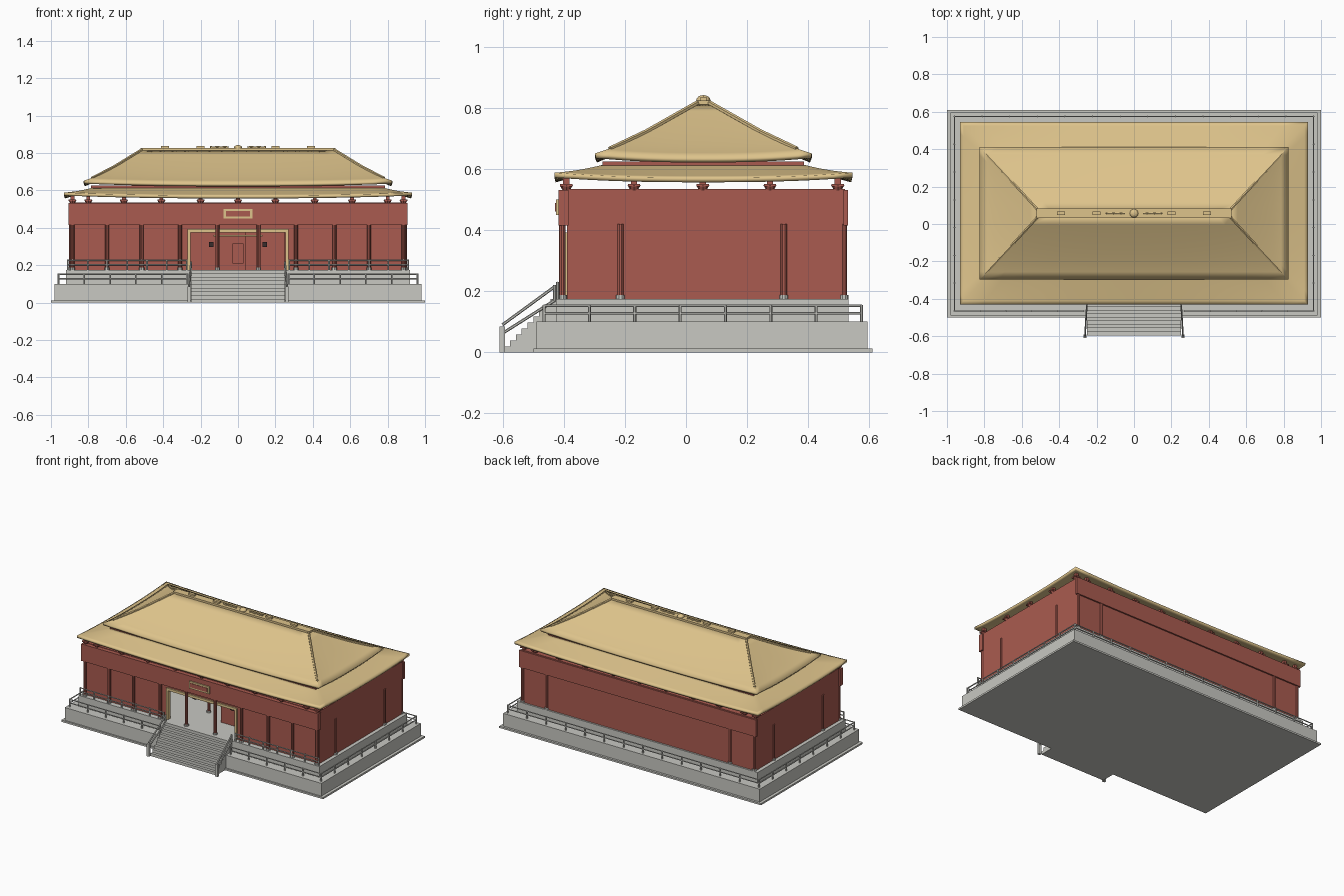
import bpy, bmesh, math
from mathutils import Vector

cube = bpy.data.objects.get("Cube")
if cube:
    bpy.data.objects.remove(cube, do_unlink=True)

CY = 0.057  # centre line of the hall


def material(name, color):
    m = bpy.data.materials.new(name)
    m.use_nodes = True
    m.diffuse_color = (*color, 1)
    bsdf = next(n for n in m.node_tree.nodes if n.type == 'BSDF_PRINCIPLED')
    bsdf.inputs["Base Color"].default_value = (*color, 1)
    return m


STONE = material("pale stone", (0.58, 0.58, 0.54))
RED = material("red wall", (0.40, 0.105, 0.08))
GOLD = material("gold tile", (0.73, 0.55, 0.26))
DARK = material("dark lantern", (0.04, 0.025, 0.025))


def finish(name, bm, mat):
    bmesh.ops.recalc_face_normals(bm, faces=bm.faces)
    me = bpy.data.meshes.new(name)
    bm.to_mesh(me)
    bm.free()
    me.materials.append(mat)
    ob = bpy.data.objects.new(name, me)
    bpy.context.collection.objects.link(ob)
    return ob


def add_box(bm, x0, x1, y0, y1, z0, z1):
    vs = bmesh.ops.create_cube(bm, size=1)["verts"]
    for v in vs:
        v.co = Vector(((x0, x1)[v.co.x > 0], (y0, y1)[v.co.y > 0], (z0, z1)[v.co.z > 0]))


def add_rod(bm, a, b, r, n=6, r2=None):
    a, b = Vector(a), Vector(b)
    d = b - a
    vs = bmesh.ops.create_cone(bm, cap_ends=True, segments=n, radius1=r,
                               radius2=r if r2 is None else r2, depth=d.length)["verts"]
    q = d.to_track_quat('Z', 'Y')
    for v in vs:
        v.co = q @ v.co + (a + b) / 2


def boxes(name, mat, *dims):
    bm = bmesh.new()
    for d in dims:
        add_box(bm, *d)
    return finish(name, bm, mat)


# Stone terraces
boxes("ground_plate", STONE, (-1, 1, -0.5, 0.61, 0, 0.012))
boxes("lower_terrace", STONE, (-0.98, 0.98, -0.49, 0.595, 0.003, 0.1))
boxes("upper_terrace", STONE, (-0.92, 0.92, -0.425, 0.532, 0.1, 0.175))

# Front stairs
STEPS = 9
steps = []
for i in range(STEPS):
    steps.append((-0.25, 0.25, -0.595 + i * 0.019, -0.42, 0, 0.175 * (i + 1) / STEPS))
boxes("front_stairs", STONE, *steps)

# Stair handrails
bm = bmesh.new()
for s in (-1, 1):
    add_box(bm, s * 0.262 - 0.009, s * 0.262 + 0.009, -0.61, -0.592, 0, 0.085)
    for z0, z1 in ((0.09, 0.215), (0.062, 0.17)):
        add_rod(bm, (s * 0.262, -0.601, z0), (s * 0.252, -0.43, z1), 0.005)
    add_rod(bm, (s * 0.252, -0.43, 0.17), (s * 0.252, -0.43, 0.22), 0.006)
finish("stair_handrails", bm, STONE)


# Terrace balustrades
def balustrade(name, runs, z, height):
    bm = bmesh.new()
    for a, b, n in runs:
        a, b = Vector((*a, 0)), Vector((*b, 0))
        for i in range(n + 1):
            p = a.lerp(b, i / n)
            add_rod(bm, p + Vector((0, 0, z)), p + Vector((0, 0, z + height)), 0.005)
        for h in (height * 0.5, height * 0.95):
            up = Vector((0, 0, z + h))
            add_rod(bm, a + up, b + up, 0.004)
    return finish(name, bm, STONE)


lower = [((-0.96, 0.575), (0.96, 0.575), 13)]
upper = []
for s in (-1, 1):
    lower.append(((s * 0.96, -0.465), (s * 0.96, 0.575), 7))
    lower.append(((s * 0.27, -0.465), (s * 0.96, -0.465), 5))
    upper.append(((s * 0.275, -0.42), (s * 0.91, -0.42), 6))
balustrade("lower_balustrade", lower, 0.1, 0.055)
balustrade("upper_balustrade", upper, 0.175, 0.055)

# Hall walls, hollow behind the entrance
boxes("hall_walls", RED,
      (-0.895, -0.875, -0.39, 0.52, 0.175, 0.535), (0.875, 0.895, -0.39, 0.52, 0.175, 0.535),
      (-0.895, 0.895, 0.50, 0.52, 0.175, 0.535), (-0.895, 0.895, -0.39, 0.52, 0.515, 0.535),
      (-0.895, -0.27, -0.39, -0.37, 0.175, 0.535), (0.27, 0.895, -0.39, -0.37, 0.175, 0.535),
      (-0.27, 0.27, -0.39, -0.37, 0.38, 0.535))
boxes("eaves_beams", RED, (-0.905, 0.905, -0.418, -0.385, 0.415, 0.532),
      (-0.905, 0.905, 0.515, 0.53, 0.415, 0.532))

# Columns with stone feet
bm, feet = bmesh.new(), bmesh.new()
spots = []
for s in (-1, 1):
    spots += [(s * x, -0.405) for x in (0.11, 0.31, 0.515, 0.70, 0.885)]
    spots += [(s * x, 0.517) for x in (0.70, 0.885)]
    spots += [(s * 0.11, -0.16), (s * 0.892, -0.215), (s * 0.892, 0.32)]
for x, y in spots:
    add_rod(bm, (x, y, 0.175), (x, y, 0.42), 0.011, 10)
    add_rod(feet, (x, y, 0.174), (x, y, 0.187), 0.015, 10)
finish("columns", bm, RED)
finish("column_feet", feet, STONE)

# Entrance frame, screen and lanterns
boxes("entrance_frame", GOLD, (-0.27, 0.27, -0.4, -0.372, 0.375, 0.392),
      (-0.27, -0.255, -0.4, -0.372, 0.175, 0.38), (0.255, 0.27, -0.4, -0.372, 0.175, 0.38),
      (-0.13, 0.13, -0.36, -0.35, 0.352, 0.36))
boxes("entrance_screen", RED, (0.04, 0.25, -0.24, -0.23, 0.175, 0.42))
boxes("inner_door", RED, (-0.03, 0.03, 0.485, 0.5, 0.21, 0.315))
boxes("lanterns", DARK, *[(s * 0.143 - 0.013, s * 0.143 + 0.013, -0.275, -0.25, 0.298, 0.325)
                          for s in (-1, 1)])

# Name board, left blank
boxes("board_frame", GOLD, (-0.077, 0.077, -0.426, -0.417, 0.45, 0.5))
boxes("board_panel", RED, (-0.065, 0.065, -0.429, -0.42, 0.461, 0.489))

# Brackets carrying the roof
bm = bmesh.new()
blocks = []
for x in (0, 0.2, 0.41, 0.61, 0.8, 0.885):
    for s in ((-1, 1) if x else (1,)):
        blocks += [(s * x, -0.392), (s * x, 0.497)]
for y in (-0.17, 0.055, 0.275):
    blocks += [(-0.885, y), (0.885, y)]
for x, y in blocks:
    add_rod(bm, (x, y, 0.53), (x, y, 0.548), 0.012, 8, 0.022)
    add_box(bm, x - 0.02, x + 0.02, y - 0.02, y + 0.02, 0.543, 0.551)
    add_box(bm, x - 0.01, x + 0.01, y - 0.01, y + 0.01, 0.55, 0.575)
finish("roof_brackets", bm, RED)
boxes("upper_wall_band", RED, (-0.785, 0.785, CY - 0.33, CY + 0.33, 0.57, 0.625))


# Curved hipped roofs with lifted corners
def hip_roof(name, outer, inner, z0, z1, lift, thick, power):
    bm = bmesh.new()
    rings, n = 8, 16
    grid = []
    for r in range(rings + 1):
        t = r / rings
        a = outer[0] + (inner[0] - outer[0]) * t
        b = outer[1] + (inner[1] - outer[1]) * t
        corners = [(-a, -b), (a, -b), (a, b), (-a, b)]
        ring = []
        for k in range(4):
            p, q = Vector(corners[k]), Vector(corners[(k + 1) % 4])
            for i in range(n):
                u = i / n
                c = p.lerp(q, u)
                z = z0 + (z1 - z0) * t ** power + lift * (1 - t) ** 2 * abs(2 * u - 1) ** 2.5
                ring.append(bm.verts.new((c.x, c.y + CY, z)))
        grid.append(ring)
    for low, high in zip(grid, grid[1:]):
        for i in range(4 * n):
            j = (i + 1) % (4 * n)
            bm.faces.new((low[i], low[j], high[j], high[i]))
    me = bpy.data.meshes.new(name)
    bm.to_mesh(me)
    bm.free()
    me.materials.append(GOLD)
    ob = bpy.data.objects.new(name, me)
    bpy.context.collection.objects.link(ob)
    mod = ob.modifiers.new("thickness", 'SOLIDIFY')
    mod.thickness = thick
    mod.offset = -1
    bpy.context.view_layer.objects.active = ob
    ob.select_set(True)
    bpy.ops.object.shade_smooth_by_angle(angle=math.radians(25))
    ob.select_set(False)


hip_roof("lower_roof", (0.93, 0.488), (0.775, 0.325), 0.572, 0.615, 0.016, 0.016, 1.0)
hip_roof("upper_roof", (0.825, 0.355), (0.515, 0.02), 0.636, 0.815, 0.015, 0.016, 1.12)

# Hip ridges
bm = bmesh.new()
for sx in (-1, 1):
    for sy in (-1, 1):
        add_rod(bm, (sx * 0.515, CY + sy * 0.02, 0.817), (sx * 0.67, CY + sy * 0.188, 0.722), 0.008)
        add_rod(bm, (sx * 0.67, CY + sy * 0.188, 0.722), (sx * 0.78, CY + sy * 0.306, 0.666), 0.008)
finish("hip_ridges", bm, GOLD)

# Main ridge with ornaments
boxes("main_ridge", GOLD, (-0.52, 0.52, CY - 0.025, CY + 0.025, 0.795, 0.825))
boxes("ridge_tablets", GOLD, *[(x - 0.022, x + 0.022, CY - 0.01, CY + 0.01, 0.822, 0.836)
                               for x in (-0.39, -0.2, 0.2, 0.39)])
bm = bmesh.new()
for s in (-1, 1):
    path = [(s * (0.05 + 0.02 * i), CY, 0.828 + 0.004 * (i % 2)) for i in range(6)]
    for a, b in zip(path, path[1:]):
        add_rod(bm, a, b, 0.006)
finish("ridge_beasts", bm, GOLD)
bm = bmesh.new()
bmesh.ops.create_uvsphere(bm, u_segments=16, v_segments=8, radius=0.023)
bmesh.ops.scale(bm, vec=(1, 1, 0.7), verts=bm.verts)
bmesh.ops.translate(bm, vec=(0, CY, 0.826), verts=bm.verts)
finish("ridge_pearl", bm, GOLD)
